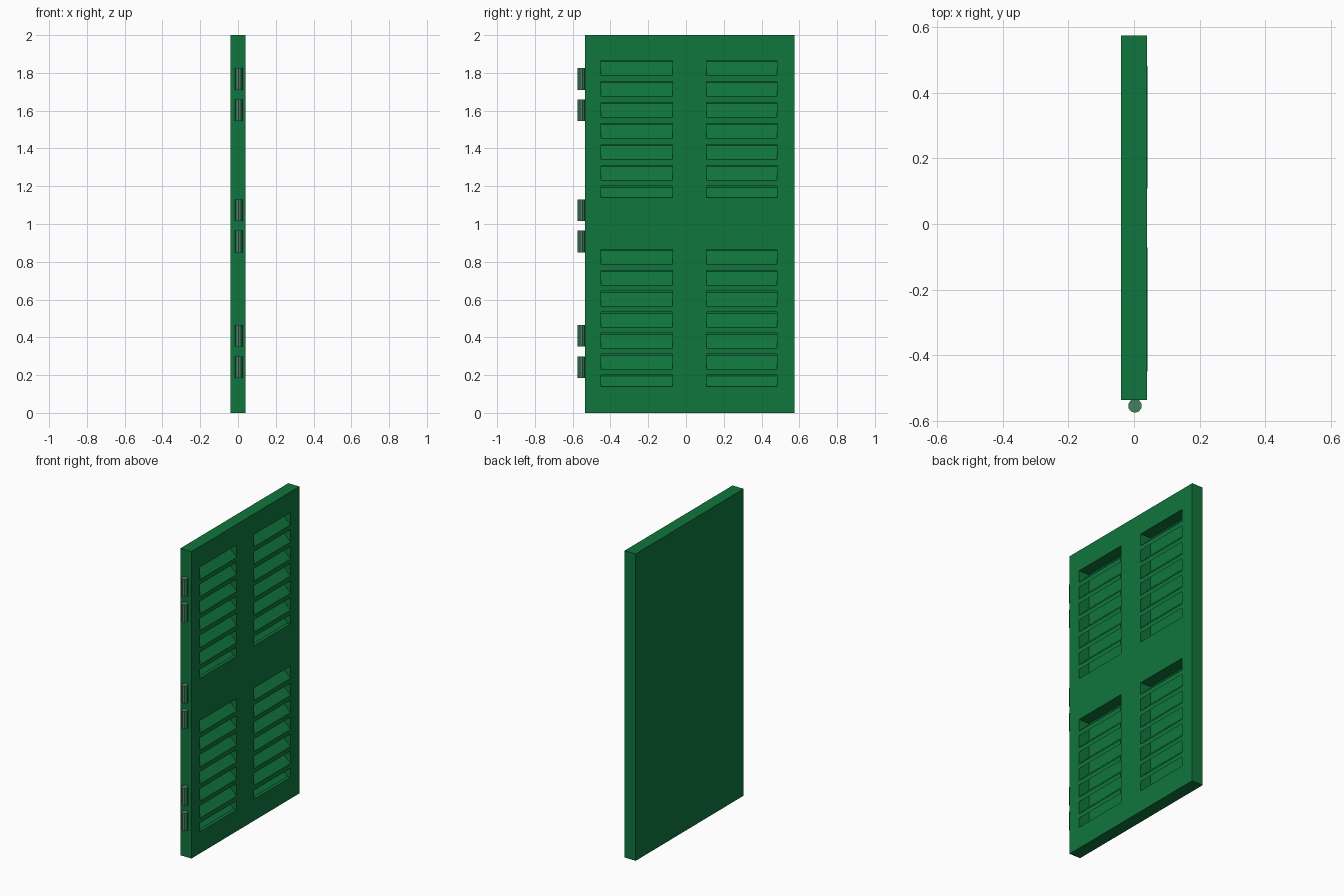
import bpy, bmesh
from mathutils import Matrix

if "Cube" in bpy.data.objects:
    bpy.data.objects.remove(bpy.data.objects["Cube"])


def material(name, color):
    m = bpy.data.materials.new(name)
    m.diffuse_color = (*color, 1)
    m.use_nodes = True
    m.node_tree.nodes["Principled BSDF"].inputs["Base Color"].default_value = m.diffuse_color
    return m


GREEN = material("green_paint", (0.005, 0.18, 0.046))
HINGE = material("hinge_metal", (0.06, 0.22, 0.115))


def add_object(name, bm, mat):
    bmesh.ops.recalc_face_normals(bm, faces=bm.faces)
    mesh = bpy.data.meshes.new(name)
    bm.to_mesh(mesh)
    bm.free()
    mesh.materials.append(mat)
    ob = bpy.data.objects.new(name, mesh)
    bpy.context.collection.objects.link(ob)
    return ob


def add_box(bm, lo, hi):
    size = [b - a for a, b in zip(lo, hi)]
    mid = [(a + b) / 2 for a, b in zip(lo, hi)]
    bmesh.ops.create_cube(bm, size=1, matrix=Matrix.Translation(mid) @ Matrix.Diagonal((*size, 1)))


def add_prism(bm, profile, y0, y1):
    """Extrude an (x, z) profile along y."""
    face = bm.faces.new([bm.verts.new((x, y0, z)) for x, z in profile])
    ext = bmesh.ops.extrude_face_region(bm, geom=[face], use_keep_orig=True)
    verts = [g for g in ext["geom"] if isinstance(g, bmesh.types.BMVert)]
    bmesh.ops.translate(bm, verts=verts, vec=(0, y1 - y0, 0))


FRONT, INNER = 0.04, -0.034          # face of the door, back of the recesses
COLUMNS = [(-0.45, -0.072), (0.108, 0.482)]
FLOORS = [0.14, 1.14]
HEIGHT, PITCH, LIP = 0.725, 0.111, 0.03

# door leaf with four recesses
bm = bmesh.new()
add_box(bm, (-0.04, -0.536, 0), (FRONT, 0.575, 2))
door = add_object("door_leaf", bm, GREEN)

bm = bmesh.new()
for y0, y1 in COLUMNS:
    for z in FLOORS:
        add_box(bm, (INNER, y0, z), (FRONT + 0.05, y1, z + HEIGHT))
cutter = add_object("recess_cutter", bm, GREEN)
cutter.hide_render = True
mod = door.modifiers.new("recesses", "BOOLEAN")
mod.operation = "DIFFERENCE"
mod.solver = "EXACT"
mod.object = cutter
bpy.context.view_layer.objects.active = door
bpy.ops.object.modifier_apply(modifier=mod.name)
bpy.data.objects.remove(cutter)

# slanted louvre slats
depth = FRONT - INNER
for row, z in zip(("lower", "upper"), FLOORS):
    for side, (y0, y1) in zip(("left", "right"), COLUMNS):
        bm = bmesh.new()
        for i in range(6):
            b = z + 0.06 + i * PITCH
            add_prism(bm, [(FRONT + 0.001, b), (FRONT + 0.001, b + LIP),
                           (INNER, b + LIP + depth), (INNER, b + depth)], y0, y1)
        # lowest slat, cut off by the recess floor
        add_prism(bm, [(FRONT - 0.02, z), (INNER, z + depth - 0.02), (INNER, z)], y0, y1)
        add_object(f"slats_{row}_{side}", bm, GREEN)

# paired hinge barrels
for i, z in enumerate((0.325, 0.99, 1.685)):
    for part, dz in (("lower", -0.083), ("upper", 0.083)):
        bm = bmesh.new()
        bmesh.ops.create_cone(bm, cap_ends=True, segments=10, radius1=0.021, radius2=0.021, depth=0.115,
                              matrix=Matrix.Translation((0.003, -0.554, z + dz)))
        add_object(f"hinge_{i + 1}_{part}", bm, HINGE)
